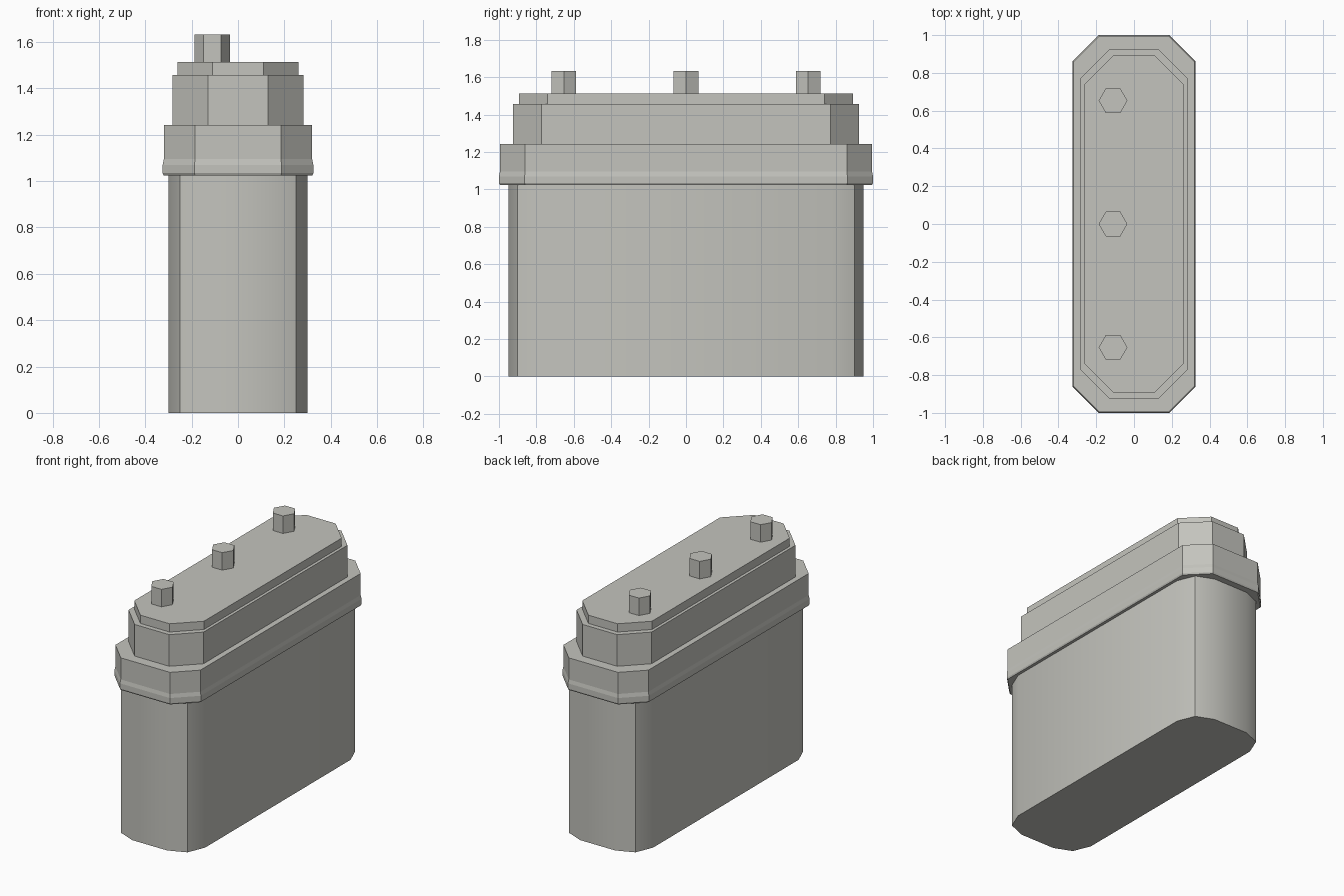
import bpy, bmesh, math

if "Cube" in bpy.data.objects:
    bpy.data.objects.remove(bpy.data.objects["Cube"])

grey = bpy.data.materials.new("warm_grey")
grey.diffuse_color = (0.55, 0.55, 0.51, 1)
grey.use_nodes = True
grey.node_tree.nodes["Principled BSDF"].inputs["Base Color"].default_value = grey.diffuse_color


def loft(name, rings):
    """Closed solid through a stack of (outline, z) rings."""
    bm = bmesh.new()
    loops = [[bm.verts.new((x, y, z)) for x, y in pts] for pts, z in rings]
    n = len(loops[0])
    for lo, hi in zip(loops, loops[1:]):
        for i in range(n):
            j = (i + 1) % n
            bm.faces.new((lo[i], lo[j], hi[j], hi[i]))
    bm.faces.new(loops[0][::-1])
    bm.faces.new(loops[-1])
    mesh = bpy.data.meshes.new(name)
    bm.to_mesh(mesh)
    bm.free()
    mesh.materials.append(grey)
    ob = bpy.data.objects.new(name, mesh)
    bpy.context.collection.objects.link(ob)
    return ob


def mirrored(corner):
    """Outline from one corner's points, going from the +x side to the +y side."""
    c = list(corner)
    return (c + [(-x, y) for x, y in c[::-1]]
            + [(-x, -y) for x, y in c] + [(x, -y) for x, y in c[::-1]])


def octagon(hx, hy, cut):
    return mirrored([(hx, hy - cut), (hx - cut, hy)])


def rounded(hx, hy, r):
    arc = [math.radians(a) for a in (0, 45, 90)]
    return mirrored([(hx - r + r * math.cos(a), hy - r + r * math.sin(a)) for a in arc])


# Lower body with two-facet corners, shaded smooth except at the corner ridge
body_outline = rounded(0.30, 0.95, 0.168)
body = loft("body", [(body_outline, 0), (body_outline, 1.03)])
bpy.context.view_layer.objects.active = body
body.select_set(True)
bpy.ops.object.shade_smooth_by_angle(angle=math.radians(30))

# Collar with a slightly flared lower lip
wall, lip = octagon(0.32, 0.995, 0.135), octagon(0.325, 1.0, 0.137)
loft("collar", [(wall, 1.024), (lip, 1.034), (lip, 1.07), (wall, 1.095), (wall, 1.242)])

# Stepped lid
for name, hx, hy, cut, z0, z1 in (("lid_lower", 0.282, 0.925, 0.152, 1.242, 1.457),
                                  ("lid_upper", 0.262, 0.892, 0.152, 1.457, 1.513)):
    outline = octagon(hx, hy, cut)
    loft(name, [(outline, z0), (outline, z1)])

# Hexagonal terminals
for i, y in enumerate((-0.653, 0, 0.653)):
    hexagon = [(-0.111 + 0.076 * math.cos(k * math.pi / 3),
                y + 0.076 * math.sin(k * math.pi / 3)) for k in range(6)]
    loft(f"terminal_{i + 1}", [(hexagon, 1.513), (hexagon, 1.632)])
